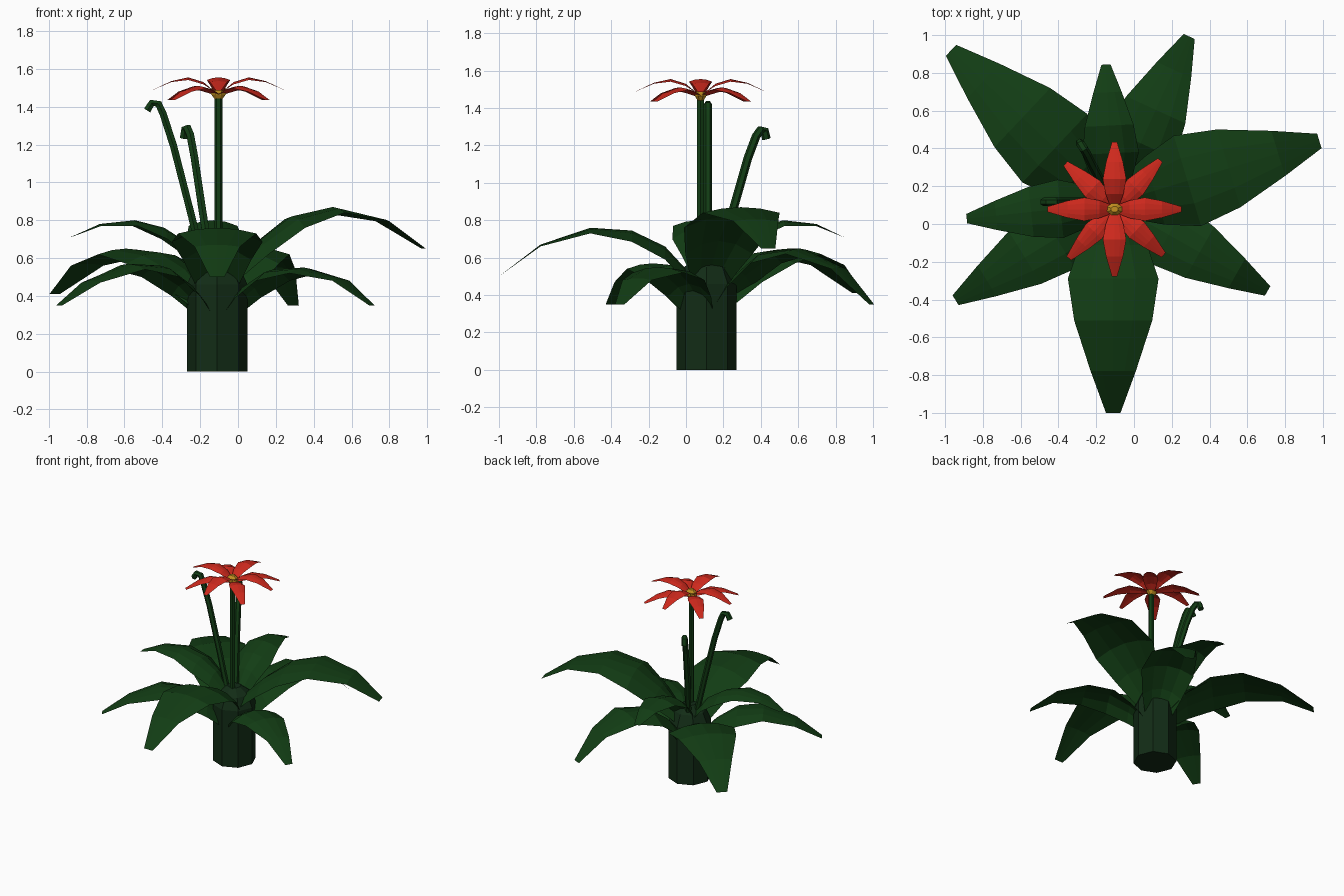
import bpy, bmesh, math
from mathutils import Vector

if "Cube" in bpy.data.objects:
    bpy.data.objects.remove(bpy.data.objects["Cube"])

def material(name, rgb):
    m = bpy.data.materials.new(name)
    m.diffuse_color = (*rgb, 1)
    m.use_nodes = True
    m.node_tree.nodes["Principled BSDF"].inputs["Base Color"].default_value = m.diffuse_color
    return m

LEAF = material("leaf_green", (0.006, 0.046, 0.007))
TRUNK = material("trunk_green", (0.006, 0.025, 0.008))
RED = material("petal_red", (0.62, 0.022, 0.012))
GOLD = material("centre_gold", (0.55, 0.28, 0.015))

def loft(name, rows, mat, closed=False):
    """Skin rows of points into a flat-shaded mesh."""
    bm = bmesh.new()
    vs = [[bm.verts.new(p) for p in row] for row in rows]
    n = len(rows[0])
    for a, b in zip(vs, vs[1:]):
        for i in range(n if closed else n - 1):
            j = (i + 1) % n
            bm.faces.new((a[i], a[j], b[j], b[i]))
    if closed:
        bm.faces.new(vs[0][::-1])
        bm.faces.new(vs[-1])
    bmesh.ops.recalc_face_normals(bm, faces=bm.faces)
    me = bpy.data.meshes.new(name)
    bm.to_mesh(me)
    bm.free()
    me.materials.append(mat)
    ob = bpy.data.objects.new(name, me)
    bpy.context.collection.objects.link(ob)
    return ob

def blade(name, centre, degrees, profile, mat):
    """Arched leaf or petal; profile holds (reach, height, half width, edge drop)."""
    a = math.radians(degrees)
    out = Vector((math.cos(a), math.sin(a), 0))
    side = Vector((-out.y, out.x, 0))
    base = Vector((*centre, 0))
    rows = [[base + out * r + side * w * t + Vector((0, 0, z - d * t * t))
             for t in (-1, -0.5, 0, 0.5, 1)] for r, z, w, d in profile]
    loft(name, rows, mat)

def tube(name, path, radius, side, sides=6):
    pts = [Vector(p) for p in path]
    side = Vector(side).normalized()
    rows = []
    for i, p in enumerate(pts):
        t = (pts[min(i + 1, len(pts) - 1)] - pts[max(i - 1, 0)]).normalized()
        up = t.cross(side).normalized()
        rows.append([p + radius * (side * math.cos(k * math.tau / sides) + up * math.sin(k * math.tau / sides))
                     for k in range(sides)])
    loft(name, rows, LEAF, True)

# Trunk: eight-sided, rounded over at the top
PLANT = (-0.11, 0.11)
loft("trunk", [[(PLANT[0] + r * math.cos(k * math.tau / 8), PLANT[1] + r * math.sin(k * math.tau / 8), z)
                for k in range(8)]
               for r, z in ((0.16, 0), (0.16, 0.46), (0.12, 0.55), (0.05, 0.6))], TRUNK, True)

# Leaves: angle, length, maximum half width, heights from root to tip
STATIONS = (0.05, 0.2, 0.36, 0.56, 0.8, 1.0)
WIDTHS = (0.4, 0.75, 1.0, 0.86, 0.5, 0.16)
DROPS = (0.06, 0.07, 0.06, 0.03, 0.01, 0.0)
LEAVES = {
    "front_leaf": (-90, 1.11, 0.24, (0.48, 0.66, 0.745, 0.76, 0.67, 0.50)),
    "right_leaf": (16.8, 1.14, 0.25, (0.52, 0.69, 0.82, 0.87, 0.805, 0.65)),
    "back_leaf": (93, 0.735, 0.15, (0.54, 0.68, 0.76, 0.80, 0.78, 0.71)),
    "left_leaf": (186, 0.78, 0.155, (0.54, 0.68, 0.76, 0.80, 0.78, 0.71)),
    "back_right_leaf": (65.5, 0.97, 0.20, (0.36, 0.52, 0.63, 0.65, 0.55, 0.35)),
    "back_left_leaf": (136.7, 1.18, 0.25, (0.38, 0.54, 0.63, 0.65, 0.57, 0.41)),
    "front_left_leaf": (211.6, 0.98, 0.19, (0.33, 0.47, 0.56, 0.57, 0.48, 0.35)),
    "front_right_leaf": (-29.6, 0.94, 0.18, (0.33, 0.46, 0.54, 0.55, 0.49, 0.35)),
}
for name, (ang, length, width, heights) in LEAVES.items():
    blade(name, PLANT, ang, [(length * s, z, width * w, d)
                             for s, w, d, z in zip(STATIONS, WIDTHS, DROPS, heights)], LEAF)

# Flower stem and two hooked bud stems
FLOWER = (-0.103, 0.078)
tube("flower_stem", [(*FLOWER, 0.5), (*FLOWER, 1.46)], 0.021, (1, 0, 0))
tube("left_bud_stem", [(-0.18, 0.117, 0.55), (-0.245, 0.117, 0.82), (-0.34, 0.117, 1.19),
                       (-0.395, 0.117, 1.36), (-0.42, 0.117, 1.415), (-0.455, 0.117, 1.42),
                       (-0.48, 0.117, 1.38)], 0.022, (0, 1, 0))
tube("back_bud_stem", [(-0.14, 0.17, 0.55), (-0.188, 0.25, 0.85), (-0.23, 0.33, 1.13),
                       (-0.252, 0.375, 1.25), (-0.267, 0.40, 1.285), (-0.28, 0.42, 1.28),
                       (-0.287, 0.43, 1.235)], 0.023, (0.86, 0.5, 0))

# Petals: four upper and four lower, alternating
for i in range(4):
    blade(f"upper_petal_{i}", FLOWER, 90 * i,
          [(0.02, 1.48, 0.025, 0), (0.08, 1.53, 0.047, 0.012), (0.16, 1.555, 0.062, 0.014),
           (0.25, 1.535, 0.045, 0.005), (0.355, 1.485, 0.014, 0)], RED)
    blade(f"lower_petal_{i}", FLOWER, 47 + 90 * i,
          [(0.02, 1.465, 0.025, 0), (0.08, 1.495, 0.045, 0.012), (0.16, 1.51, 0.058, 0.014),
           (0.25, 1.485, 0.042, 0.005), (0.355, 1.435, 0.016, 0)], RED)

# Flower centre
loft("flower_centre", [[(FLOWER[0] + r * math.cos((k + 0.5) * math.tau / 8),
                         FLOWER[1] + 0.8 * r * math.sin((k + 0.5) * math.tau / 8), z) for k in range(8)]
                       for r, z in ((0.022, 1.44), (0.042, 1.465), (0.042, 1.495), (0.02, 1.515))], GOLD, True)
